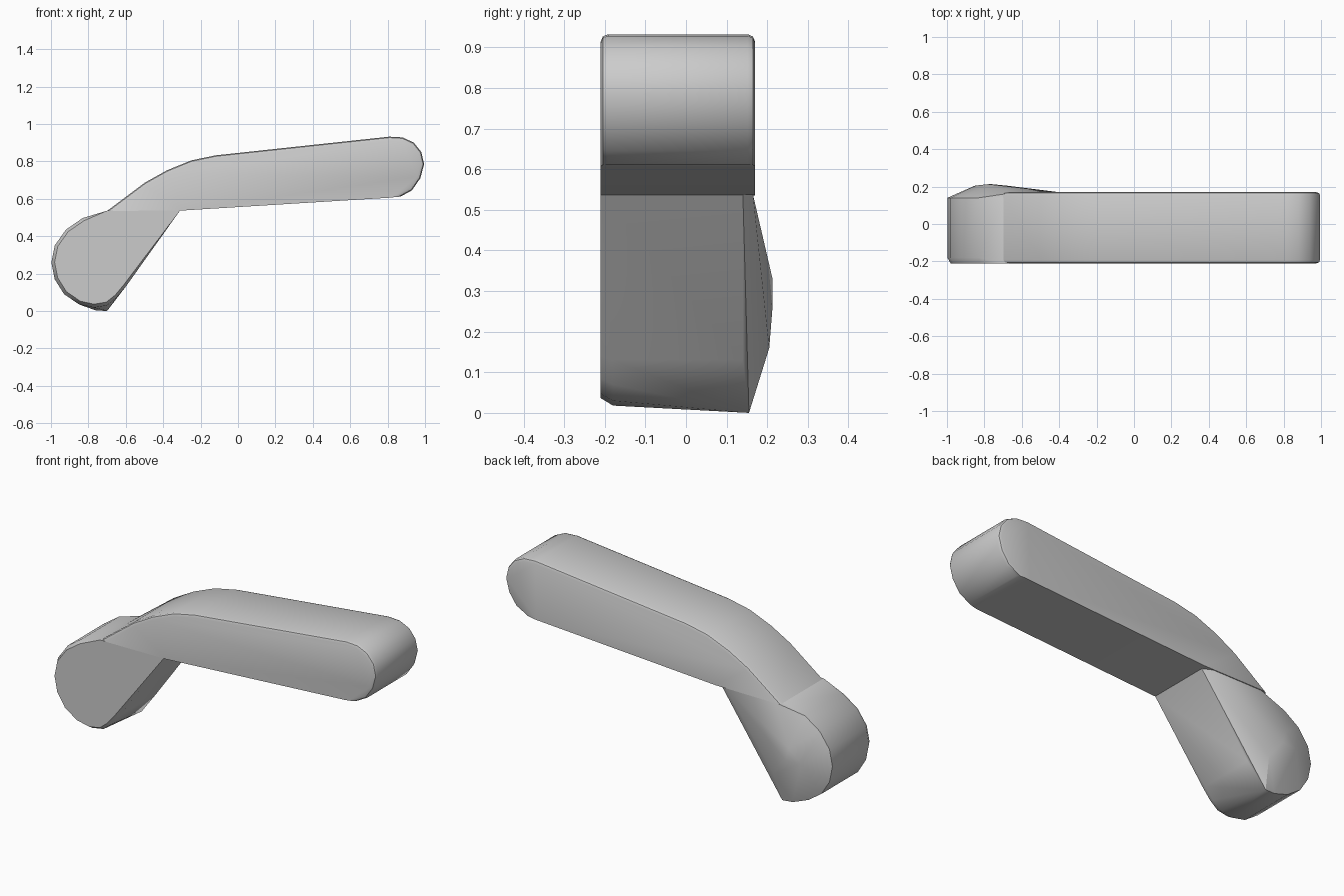
import bpy, bmesh, math

cube = bpy.data.objects.get("Cube")
if cube:
    bpy.data.objects.remove(cube, do_unlink=True)

grey = bpy.data.materials.new("plain grey")
grey.use_nodes = True
color = (0.6, 0.6, 0.6, 1)
grey.diffuse_color = color
grey.node_tree.nodes["Principled BSDF"].inputs["Base Color"].default_value = color

FRONT, BACK = -0.21, 0.17


def finish(bm, name, angle):
    bmesh.ops.recalc_face_normals(bm, faces=bm.faces)
    mesh = bpy.data.meshes.new(name)
    bm.to_mesh(mesh)
    bm.free()
    mesh.materials.append(grey)
    obj = bpy.data.objects.new(name, mesh)
    bpy.context.collection.objects.link(obj)
    bpy.ops.object.select_all(action="DESELECT")
    obj.select_set(True)
    bpy.context.view_layer.objects.active = obj
    bpy.ops.object.shade_smooth_by_angle(angle=math.radians(angle))
    return obj


# Long upper arm: side profile extruded in depth, rounded rims, sharp underside
arm = [(-0.7, 0.535), (-0.3, 0.537), (0.8, 0.605), (0.87, 0.612), (0.93, 0.645),
       (0.975, 0.71), (0.995, 0.785), (0.98, 0.85), (0.94, 0.9), (0.88, 0.928),
       (0.81, 0.932), (-0.12, 0.832), (-0.25, 0.805), (-0.38, 0.752), (-0.5, 0.685)]
bm = bmesh.new()
face = bm.faces.new([bm.verts.new((x, FRONT, z)) for x, z in arm])
ext = bmesh.ops.extrude_face_region(bm, geom=[face])
bmesh.ops.translate(bm, vec=(0, BACK - FRONT, 0),
                    verts=[g for g in ext["geom"] if isinstance(g, bmesh.types.BMVert)])
bmesh.ops.recalc_face_normals(bm, faces=bm.faces)
rims = [e for e in bm.edges
        if any(abs(f.normal.y) > 0.9 for f in e.link_faces)
        and all(f.normal.z > -0.9 for f in e.link_faces)]
bmesh.ops.bevel(bm, geom=rims, offset=0.018, segments=2, profile=0.5, affect="EDGES")
finish(bm, "upper_arm", 35)

# Rounded lower foot: hull over the outline, a front rim and a bulging back
foot = [(-0.31, 0.537), (-0.6, 0.13), (-0.65, 0.07), (-0.7, 0.03), (-0.77, 0.018),
        (-0.85, 0.035), (-0.93, 0.09), (-0.98, 0.17), (-0.998, 0.26), (-0.98, 0.35),
        (-0.92, 0.435), (-0.83, 0.497), (-0.7, 0.536)]
bm = bmesh.new()
cx, cz = -0.75, 0.28
for x, z in foot:
    top = z > 0.53
    s = 1 if top else 0.93
    bm.verts.new((cx + (x - cx) * s, FRONT, cz + (z - cz) * s))
    bm.verts.new((x, FRONT + 0.03, z))
    bm.verts.new((x, 0.14, z))
# Back bulge, upper back edge and lowest heel corner
for x, y, z in [(-0.85, 0.205, 0.26), (-0.78, 0.213, 0.33), (-0.76, 0.213, 0.26),
                (-0.68, 0.205, 0.16), (-0.36, 0.165, 0.537), (-0.66, 0.165, 0.537),
                (-0.7, 0.155, 0), (-0.76, 0.15, 0.003)]:
    bm.verts.new((x, y, z))
hull = bmesh.ops.convex_hull(bm, input=bm.verts)
bmesh.ops.delete(bm, geom=list({v for v in hull["geom_interior"] + hull["geom_unused"]
                                if isinstance(v, bmesh.types.BMVert)}), context="VERTS")
bmesh.ops.dissolve_limit(bm, angle_limit=math.radians(1), verts=bm.verts, edges=bm.edges)
finish(bm, "lower_foot", 30)
